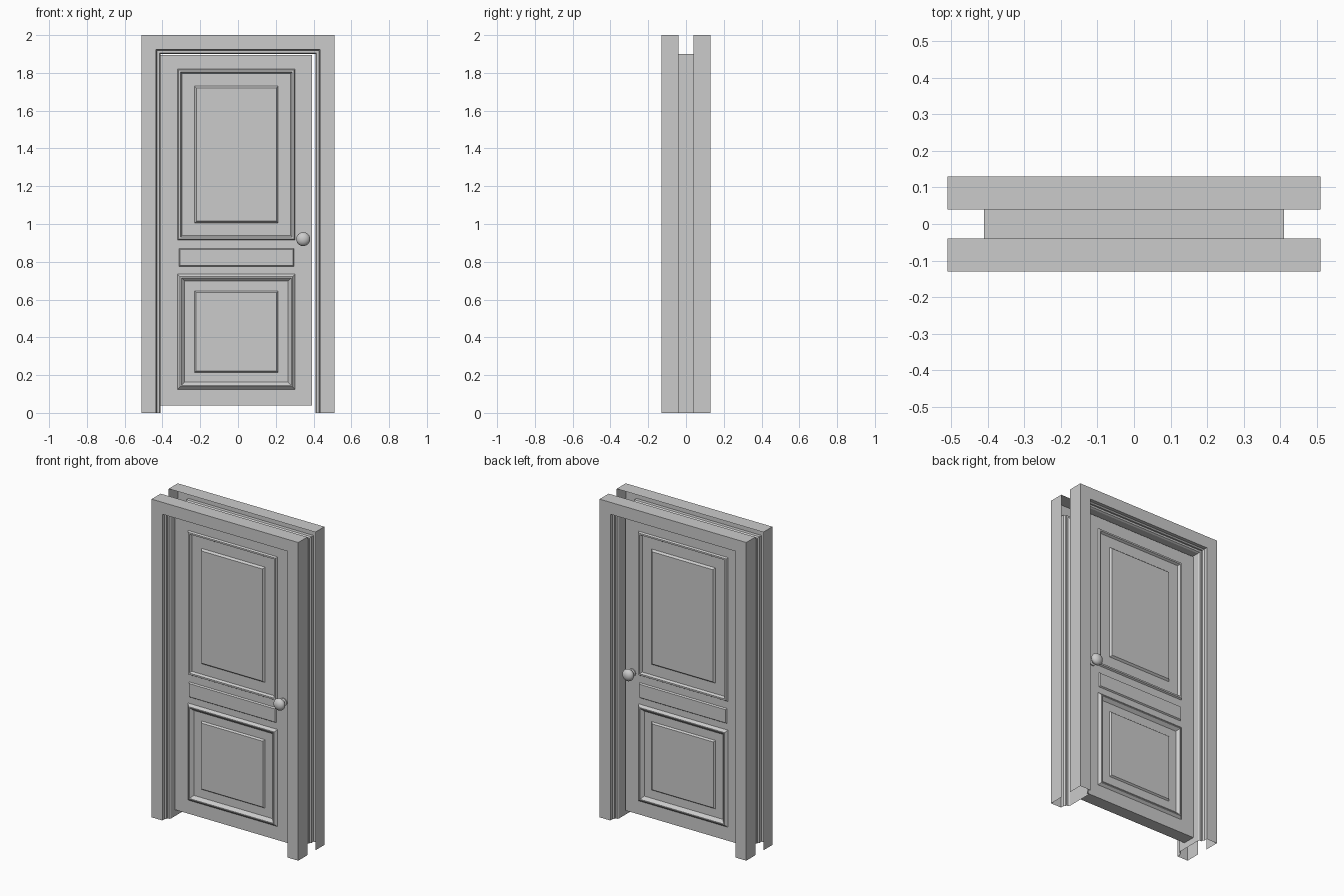
import bpy, bmesh
from math import pi, radians, cos, sin
from mathutils import Vector

if "Cube" in bpy.data.objects:
    bpy.data.objects.remove(bpy.data.objects["Cube"])


def finish(bm, name):
    mesh = bpy.data.meshes.new(name)
    bm.to_mesh(mesh)
    bm.free()
    ob = bpy.data.objects.new(name, mesh)
    bpy.context.collection.objects.link(ob)
    return ob


def mirror_y(ob):
    mod = ob.modifiers.new("front_to_back", 'MIRROR')
    mod.use_axis = (False, True, False)
    mod.merge_threshold = 0.0005


# Door frame: open stepped profile (offset from opening, depth) swept up, across and down
profile = [(0.10, -0.04), (0.10, -0.13), (0.025, -0.13), (0.025, -0.108),
           (0.018, -0.10), (0.018, -0.09), (0.006, -0.09), (0, -0.08), (0, 0)]
bm = bmesh.new()
rows = []
for o, y in profile:
    x, z = 0.41 + o, 1.90 + o
    rows.append([bm.verts.new(p) for p in ((-x, y, 0), (-x, y, z), (x, y, z), (x, y, 0))])
for a, b in zip(rows, rows[1:]):
    for i in range(3):
        bm.faces.new((a[i], b[i], b[i + 1], a[i + 1]))
bmesh.ops.recalc_face_normals(bm, faces=bm.faces)
mirror_y(finish(bm, "door_frame"))

# Door leaf: front grid with a cell per panel, each cell inset into mouldings
xs = [-0.41, -0.32, 0.303, 0.393]
zs = [0.04, 0.125, 0.735, 0.768, 0.877, 0.915, 1.82, 1.895]
bm = bmesh.new()
grid = [[bm.verts.new((x, -0.04, z)) for x in xs] for z in zs]
cells = {}
for j in range(len(zs) - 1):
    for i in range(len(xs) - 1):
        cells[i, j] = bm.faces.new((grid[j][i], grid[j][i + 1], grid[j + 1][i + 1], grid[j + 1][i]))
bm.normal_update()
mouldings = {
    # lower panel: raised moulding, sunk field, raised centre
    1: [(0.014, 0.014), (0.006, 0), (0.018, -0.018), (0.052, 0), (0.008, 0.01)],
    # middle panel: plain raised block
    3: [(0.007, 0), (0.006, 0.008)],
    # upper panel: slim moulding and raised centre
    5: [(0.006, 0.01), (0.010, 0), (0.008, -0.014), (0.066, 0), (0.010, 0.012)],
}
for row, steps in mouldings.items():
    for width, depth in steps:
        bmesh.ops.inset_individual(bm, faces=[cells[1, row]], thickness=width,
                                   depth=depth, use_even_offset=True)
# Leaf edges run back to the mirror plane
rim = [e for e in bm.edges if e.is_boundary]
new = bmesh.ops.extrude_edge_only(bm, edges=rim)["geom"]
for v in new:
    if isinstance(v, bmesh.types.BMVert):
        v.co.y = 0
bmesh.ops.recalc_face_normals(bm, faces=bm.faces)
mirror_y(finish(bm, "door_leaf"))

# Door knob: turned profile (radius, distance from the door face)
knob = [(0.024, 0.0), (0.024, 0.006), (0.013, 0.010), (0.013, 0.018)]
knob += [(0.037 * cos(t), 0.042 + 0.026 * sin(t))
         for t in (radians(d) for d in (-60, -40, -20, 0, 20, 40, 60, 75))]
knob.append((0, 0.068))
bm = bmesh.new()
centre = Vector((0.345, -0.04, 0.92))
pts = [bm.verts.new(centre + Vector((r, -d, 0))) for r, d in knob]
edges = [bm.edges.new(p) for p in zip(pts, pts[1:])]
bmesh.ops.spin(bm, geom=pts + edges, cent=centre, axis=(0, 1, 0), angle=2 * pi,
               steps=24, use_merge=True)
bmesh.ops.remove_doubles(bm, verts=bm.verts, dist=0.0001)
bmesh.ops.recalc_face_normals(bm, faces=bm.faces)
ob = finish(bm, "door_knob")
mirror_y(ob)
bpy.context.view_layer.objects.active = ob
ob.select_set(True)
bpy.ops.object.shade_smooth_by_angle(angle=radians(40))
